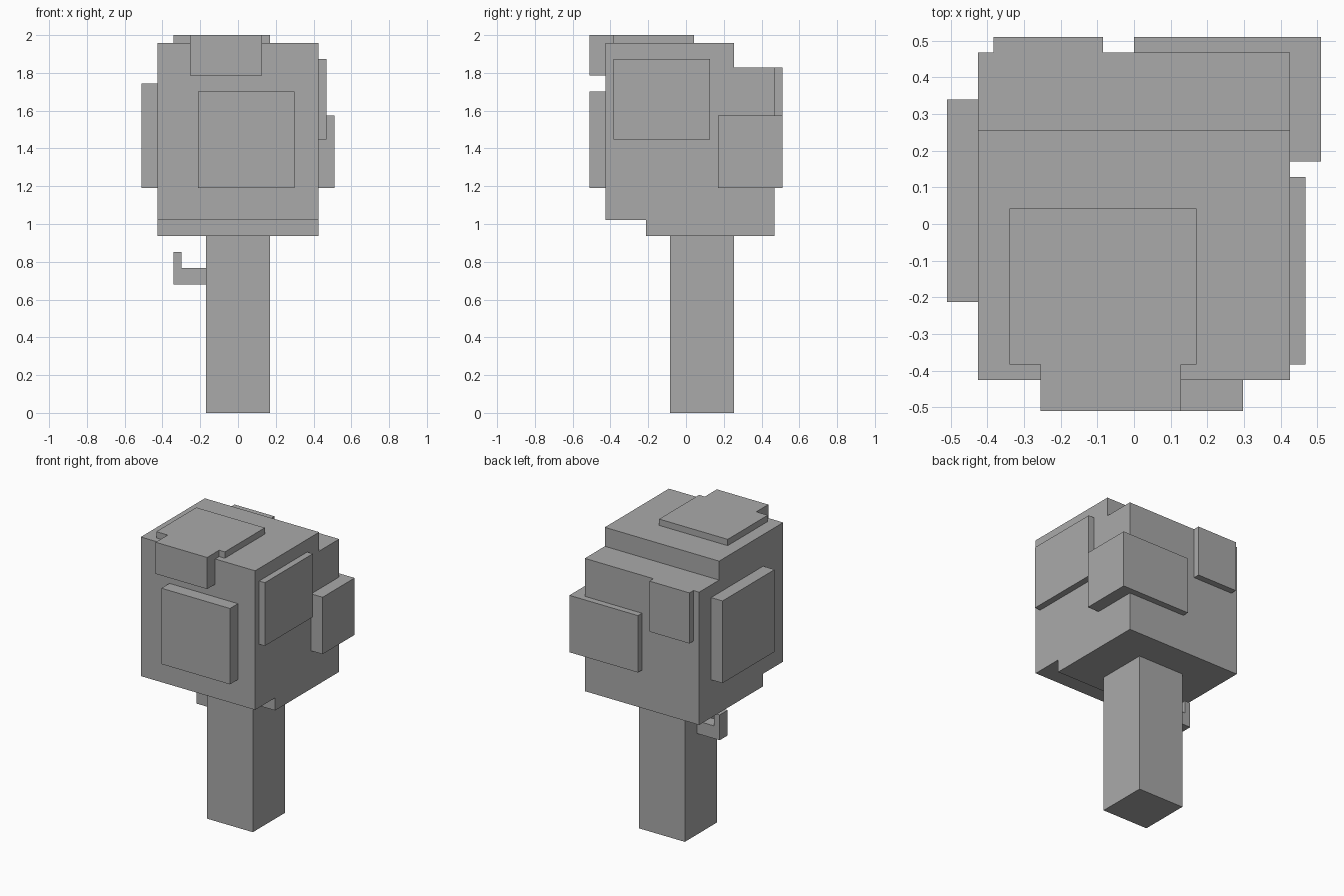
import bpy
import bmesh
from mathutils import Vector

cube = bpy.data.objects.get("Cube")
if cube:
    bpy.data.objects.remove(cube, do_unlink=True)

U = 2 / 47  # one block of the grid the tree is built on

gray = bpy.data.materials.new("plain gray")
gray.use_nodes = True
color = (0.4, 0.4, 0.4, 1)
gray.diffuse_color = color
gray.node_tree.nodes["Principled BSDF"].inputs["Base Color"].default_value = color


def extrude_part(name, corners, offset):
    """Extrude a flat outline, given in blocks, along an offset."""
    bm = bmesh.new()
    face = bm.faces.new([bm.verts.new(Vector(c) * U) for c in corners])
    result = bmesh.ops.extrude_face_region(bm, geom=[face], use_keep_orig=True)
    moved = [g for g in result["geom"] if isinstance(g, bmesh.types.BMVert)]
    bmesh.ops.translate(bm, verts=moved, vec=Vector(offset) * U)
    bmesh.ops.recalc_face_normals(bm, faces=bm.faces)
    mesh = bpy.data.meshes.new(name)
    bm.to_mesh(mesh)
    bm.free()
    mesh.materials.append(gray)
    obj = bpy.data.objects.new(name, mesh)
    bpy.context.collection.objects.link(obj)
    return obj


def box(name, x, y, z):
    """Box from (min, max) block ranges."""
    outline = [(x[0], y[0], z[0]), (x[1], y[0], z[0]),
               (x[1], y[1], z[0]), (x[0], y[1], z[0])]
    return extrude_part(name, outline, (0, 0, z[1] - z[0]))


# Trunk
box("trunk", (-4, 4), (-2, 6), (0, 22))

# Bent twig on the trunk's side
twig = [(-4, 16), (-8, 16), (-8, 20), (-7, 20), (-7, 18), (-4, 18)]
extrude_part("twig", [(x, 1, z) for x, z in twig], (0, 2, 0))

# Main crown, stepped at the lower front and upper back
crown = [(-5, 22), (11, 22), (11, 43), (6, 43),
         (6, 46), (-10, 46), (-10, 24), (-5, 24)]
extrude_part("crown", [(-10, y, z) for y, z in crown], (20, 0, 0))

# Leaf clumps standing out from the crown
box("front_leaves", (-5, 7), (-12, -10), (28, 40))
box("top_leaves", (-8, 4), (-9, 1), (46, 47))
box("top_front_leaves", (-6, 3), (-12, -9), (42, 47))
box("left_leaves", (10, 11), (-9, 3), (34, 44))
box("back_left_corner_leaves", (0, 12), (4, 12), (28, 37))
box("back_leaves", (-9, -2), (11, 12), (35, 43))
box("right_leaves", (-12, -10), (-5, 8), (28, 41))
